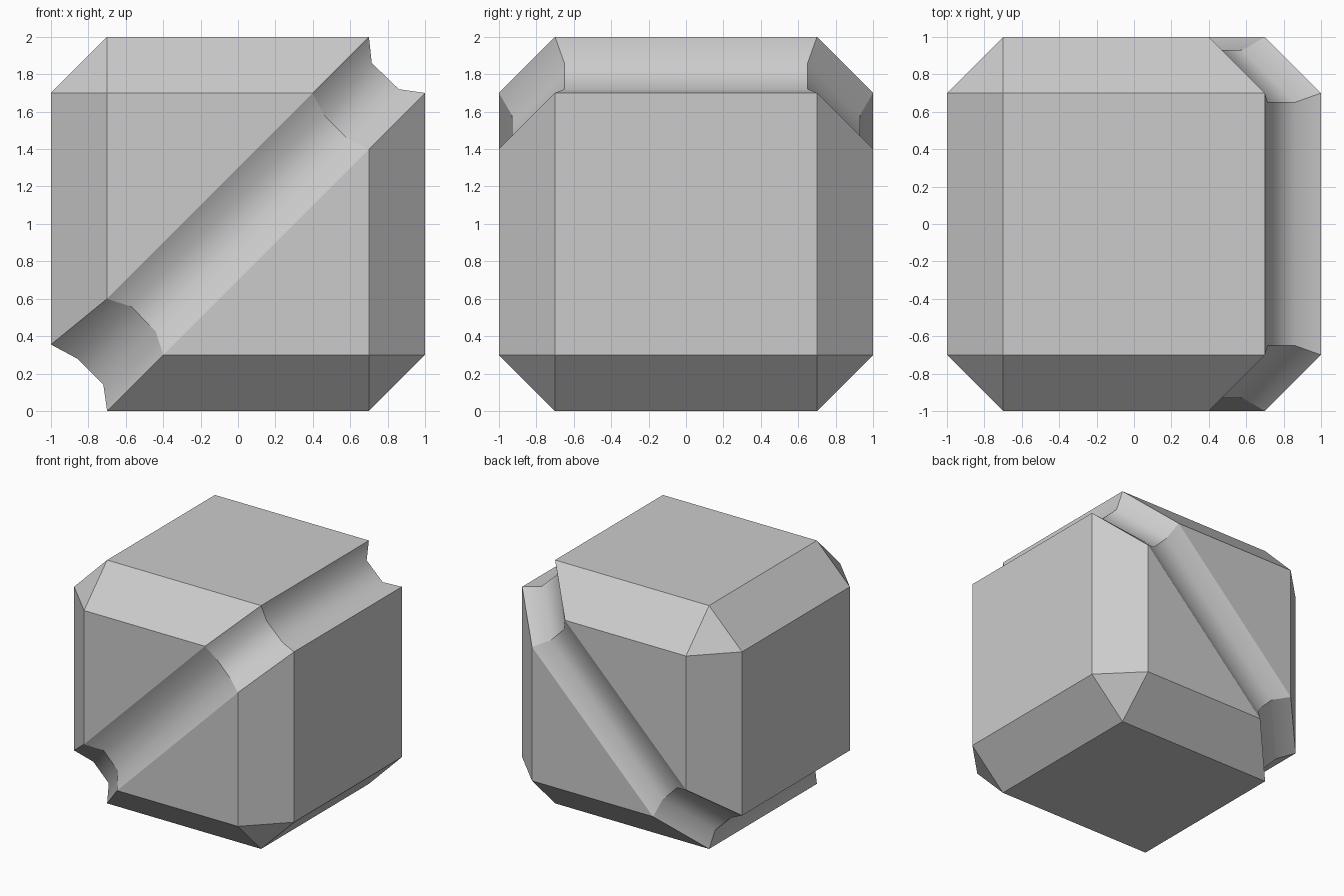
import bpy
import bmesh
from mathutils import Vector

cube = bpy.data.objects.get("Cube")
if cube:
    bpy.data.objects.remove(cube, do_unlink=True)

IN = 0.7          # half width of each flat side
LOW, HIGH = 0.3, 1.7

# Channel cross-sections along the front half of the loop
TOP_EDGE = [(IN, -IN, 2), (0.715, -0.65, 1.86), (0.86, -0.65, 1.72), (1, -IN, HIGH)]
FRONT_HIGH = [(0.4, -1, HIGH), (0.46, -0.93, 1.58), (0.58, -0.93, 1.46), (IN, -1, 1.4)]
FRONT_LOW = [(-IN, -1, 0.6), (-0.57, -0.93, 0.557), (-0.44, -0.93, 0.425), (-0.4, -1, LOW)]
BASE_EDGE = [(-1, -IN, 0.355), (-0.86, -0.65, 0.28), (-0.72, -0.65, 0.14), (-IN, -IN, 0)]

bm = bmesh.new()


def mirror(p):
    return (p[0], -p[1], p[2])


def face(points, smooth=False):
    f = bm.faces.new([bm.verts.new(p) for p in points])
    f.smooth = smooth


def both(points, smooth=False):
    """Add a front face and its twin at the back."""
    face(points, smooth)
    face([mirror(p) for p in reversed(points)], smooth)


def across(a, b, smooth=False):
    """Add a face that runs from the front edge a-b to the back."""
    face([a, b, mirror(b), mirror(a)], smooth)


def channel(a, b):
    for i in range(3):
        both([a[i], a[i + 1], b[i + 1], b[i]], True)


# Chamfered corners that the channel leaves whole
top_l, side_l, front_l = (-IN, -IN, 2), (-1, -IN, HIGH), (-IN, -1, HIGH)
base_r, side_r, front_r = (IN, -IN, 0), (1, -IN, LOW), (IN, -1, LOW)
both([top_l, side_l, front_l])
both([base_r, side_r, front_r])

# Flat sides and the straight chamfers along y
across(top_l, TOP_EDGE[0])
across(TOP_EDGE[3], side_r)
across(side_r, base_r)
across(base_r, BASE_EDGE[3])
across(BASE_EDGE[0], side_l)
across(side_l, top_l)

# Front and back sides, split by the diagonal channel
both([front_l, FRONT_LOW[0], FRONT_HIGH[0]])
both([front_r, FRONT_HIGH[3], FRONT_LOW[3]])

# Chamfers around the front and back sides
both([top_l, front_l, FRONT_HIGH[0], TOP_EDGE[0]])
both([front_r, side_r, TOP_EDGE[3], FRONT_HIGH[3]])
both([front_l, side_l, BASE_EDGE[0], FRONT_LOW[0]])
both([front_r, FRONT_LOW[3], BASE_EDGE[3], base_r])

# Channel loop
channel(TOP_EDGE, FRONT_HIGH)
channel(FRONT_HIGH, FRONT_LOW)
channel(FRONT_LOW, BASE_EDGE)
for i in range(3):
    across(TOP_EDGE[i], TOP_EDGE[i + 1], True)
    across(BASE_EDGE[i], BASE_EDGE[i + 1], True)

bmesh.ops.remove_doubles(bm, verts=bm.verts[:], dist=0.001)
bmesh.ops.recalc_face_normals(bm, faces=bm.faces[:])

# Only the lengthwise folds inside the channel are smooth
sections = [Vector(p) for s in (TOP_EDGE, FRONT_HIGH, FRONT_LOW, BASE_EDGE) for p in s[1:3]]
sections += [Vector(mirror(p)) for p in sections]
rows = {v: i % 2 for v in bm.verts for i, p in enumerate(sections) if (v.co - p).length < 0.002}
for e in bm.edges:
    a, b = (rows.get(v) for v in e.verts)
    e.smooth = a is not None and a == b

mesh = bpy.data.meshes.new("grooved_block")
bm.to_mesh(mesh)
bm.free()

# Plain grey material
grey = bpy.data.materials.new("plain_grey")
grey.use_nodes = True
colour = (0.6, 0.6, 0.6, 1)
grey.diffuse_color = colour
shader = next(n for n in grey.node_tree.nodes if n.type == "BSDF_PRINCIPLED")
shader.inputs["Base Color"].default_value = colour
mesh.materials.append(grey)

block = bpy.data.objects.new("grooved_block", mesh)
bpy.context.collection.objects.link(block)
